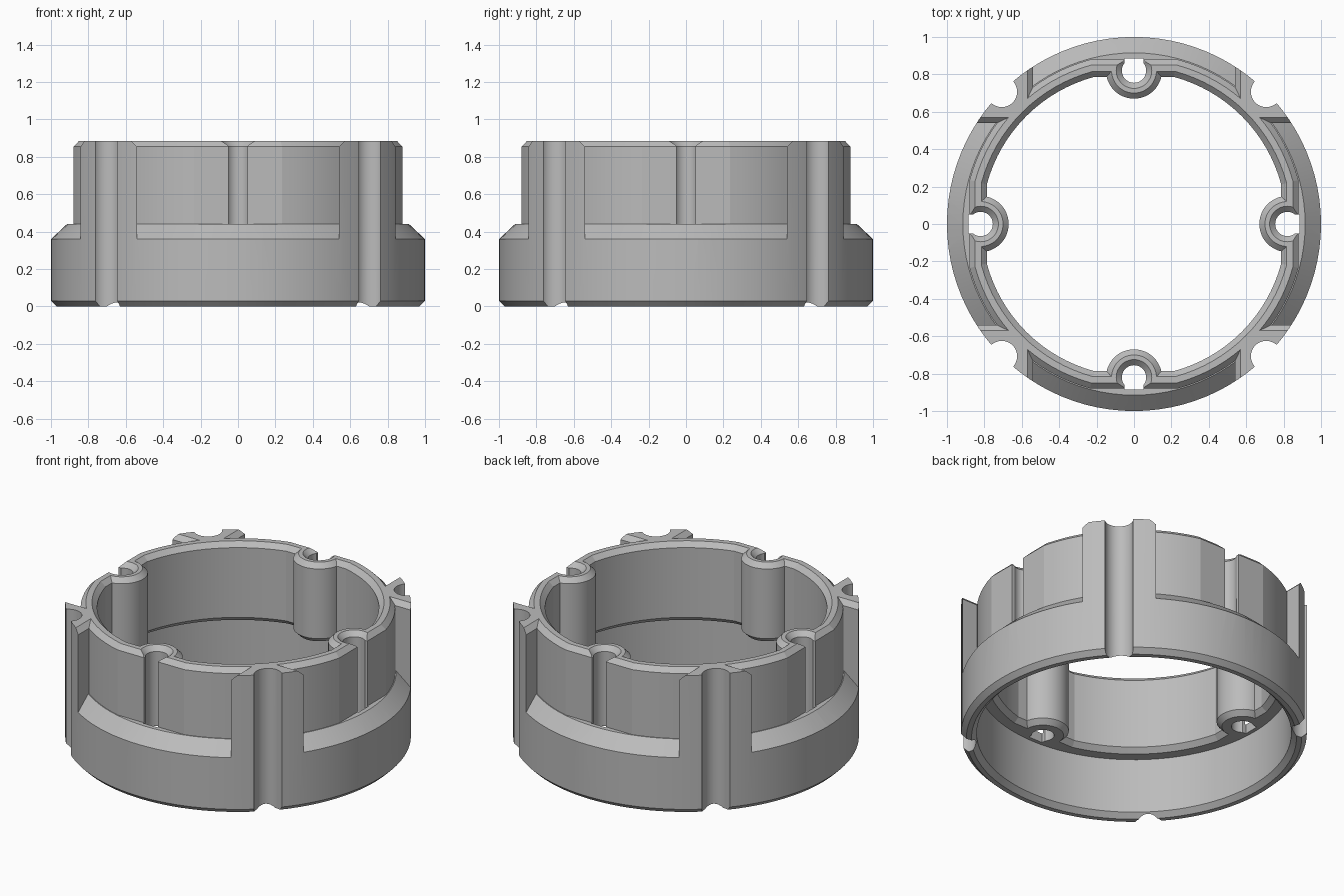
import bpy, bmesh, math
from mathutils import Matrix, Vector

if "Cube" in bpy.data.objects:
    bpy.data.objects.remove(bpy.data.objects["Cube"], do_unlink=True)

TOP = 0.885      # height of the upper rim
BEVEL = 0.03     # chamfer used on all rims
BOSS_R = 0.82    # distance of the screw bosses from the axis

grey = bpy.data.materials.new("mid grey")
grey.use_nodes = True
grey.diffuse_color = (0.5, 0.5, 0.5, 1)
grey.node_tree.nodes["Principled BSDF"].inputs["Base Color"].default_value = (0.5, 0.5, 0.5, 1)


def finish(name, bm):
    bmesh.ops.recalc_face_normals(bm, faces=bm.faces)
    mesh = bpy.data.meshes.new(name)
    bm.to_mesh(mesh)
    bm.free()
    mesh.materials.append(grey)
    ob = bpy.data.objects.new(name, mesh)
    bpy.context.collection.objects.link(ob)
    return ob


def flattened(angle):
    """Radius factor giving four flats, each 15 degrees either side of an axis."""
    a = abs((angle + math.pi / 4) % (math.pi / 2) - math.pi / 4)
    return min(1, math.cos(math.radians(15)) / math.cos(a))


def ring(bm, profile, steps=96):
    """Revolve a closed profile of (radius, z, has_flats)."""
    loops = []
    for r, z, flat in profile:
        loop = []
        for i in range(steps):
            a = math.tau * i / steps
            k = r * (flattened(a) if flat else 1)
            loop.append(bm.verts.new((k * math.cos(a), k * math.sin(a), z)))
        loops.append(loop)
    for a, b in zip(loops, loops[1:] + loops[:1]):
        for i in range(steps):
            j = (i + 1) % steps
            bm.faces.new((a[i], a[j], b[j], b[i]))


def turned(bm, profile, centre, steps=48):
    """Solid turned pin from (radius, z) pairs, capped at both ends."""
    loops = [[bm.verts.new((centre.x + r * math.cos(math.tau * i / steps),
                            centre.y + r * math.sin(math.tau * i / steps), z))
              for i in range(steps)] for r, z in profile]
    for a, b in zip(loops, loops[1:]):
        for i in range(steps):
            j = (i + 1) % steps
            bm.faces.new((a[i], a[j], b[j], b[i]))
    bm.faces.new(loops[0])
    bm.faces.new(loops[-1])


def flared_block(bm, half, x0, x1, z0, turn):
    """Radial block whose sides flare out at the upper rim."""
    outline = [(half, z0), (half, TOP - BEVEL), (half + 0.07, TOP + 0.04)]
    outline += [(-y, z) for y, z in reversed(outline)]
    ends = [[bm.verts.new(turn @ Vector((x, y, z))) for y, z in outline] for x in (x0, x1)]
    n = len(outline)
    for i in range(n):
        j = (i + 1) % n
        bm.faces.new((ends[0][i], ends[0][j], ends[1][j], ends[1][i]))
    bm.faces.new(ends[0])
    bm.faces.new(ends[1])


def combine(target, tool, operation):
    mod = target.modifiers.new(operation, 'BOOLEAN')
    mod.operation = operation
    mod.solver = 'EXACT'
    mod.object = tool
    bpy.ops.object.select_all(action='DESELECT')
    bpy.context.view_layer.objects.active = target
    target.select_set(True)
    bpy.ops.object.modifier_apply(modifier=mod.name)
    bpy.data.objects.remove(tool, do_unlink=True)


turns = [Matrix.Rotation(math.pi / 2 * i, 3, 'Z') for i in range(4)]

# Full-height collar with a wide lower socket and an inner ledge
bm = bmesh.new()
ring(bm, [(0.97, 0, 0), (1, 0.03, 0), (1, TOP, 0), (0.845, TOP, 1),
          (0.815, TOP - BEVEL, 1), (0.815, 0.41, 1), (0.845, 0.38, 1),
          (0.91, 0.38, 0), (0.91, 0.03, 0), (0.94, 0, 0)])
body = finish("ring_housing", bm)

# Screw bosses with chamfered ends
bm = bmesh.new()
for t in turns:
    turned(bm, [(0.12, 0.38), (0.15, 0.41), (0.15, TOP - BEVEL), (0.12, TOP)],
           t @ Vector((BOSS_R, 0, 0)))
combine(body, finish("screw_bosses", bm), 'UNION')

# Relief around the upper wall, leaving four corner pillars
bm = bmesh.new()
ring(bm, [(1.085, 0.28, 0), (0.915, 0.44, 0), (0.91, 0.44, 1),
          (0.91, TOP - BEVEL, 1), (0.84, TOP + 0.04, 1), (1.085, TOP + 0.04, 0)])
relief = finish("relief_cutter", bm)
bm = bmesh.new()
for t in turns:
    flared_block(bm, 0.54, 0.63, 1.2, 0.2, t)
combine(relief, finish("relief_limits", bm), 'INTERSECT')
combine(body, relief, 'DIFFERENCE')

# Countersunk screw holes
bm = bmesh.new()
for t in turns:
    turned(bm, [(0.065, 0.3), (0.065, TOP - BEVEL), (0.135, TOP + 0.04)],
           t @ Vector((BOSS_R, 0, 0)))
combine(body, finish("hole_cutter", bm), 'DIFFERENCE')

# Slots opening the holes through the outer wall
bm = bmesh.new()
for t in turns:
    flared_block(bm, 0.05, BOSS_R, 0.886, 0.3, t)
combine(body, finish("slot_cutter", bm), 'DIFFERENCE')

# Round grooves down the corner pillars
bm = bmesh.new()
for t in turns:
    turned(bm, [(0.082, -0.1), (0.082, 1)],
           t @ Vector((math.sqrt(0.5), math.sqrt(0.5), 0)))
combine(body, finish("groove_cutter", bm), 'DIFFERENCE')

# Smooth the curved walls, keep the machined edges crisp
body.select_set(True)
bpy.context.view_layer.objects.active = body
bpy.ops.object.shade_smooth_by_angle(angle=math.radians(12))
